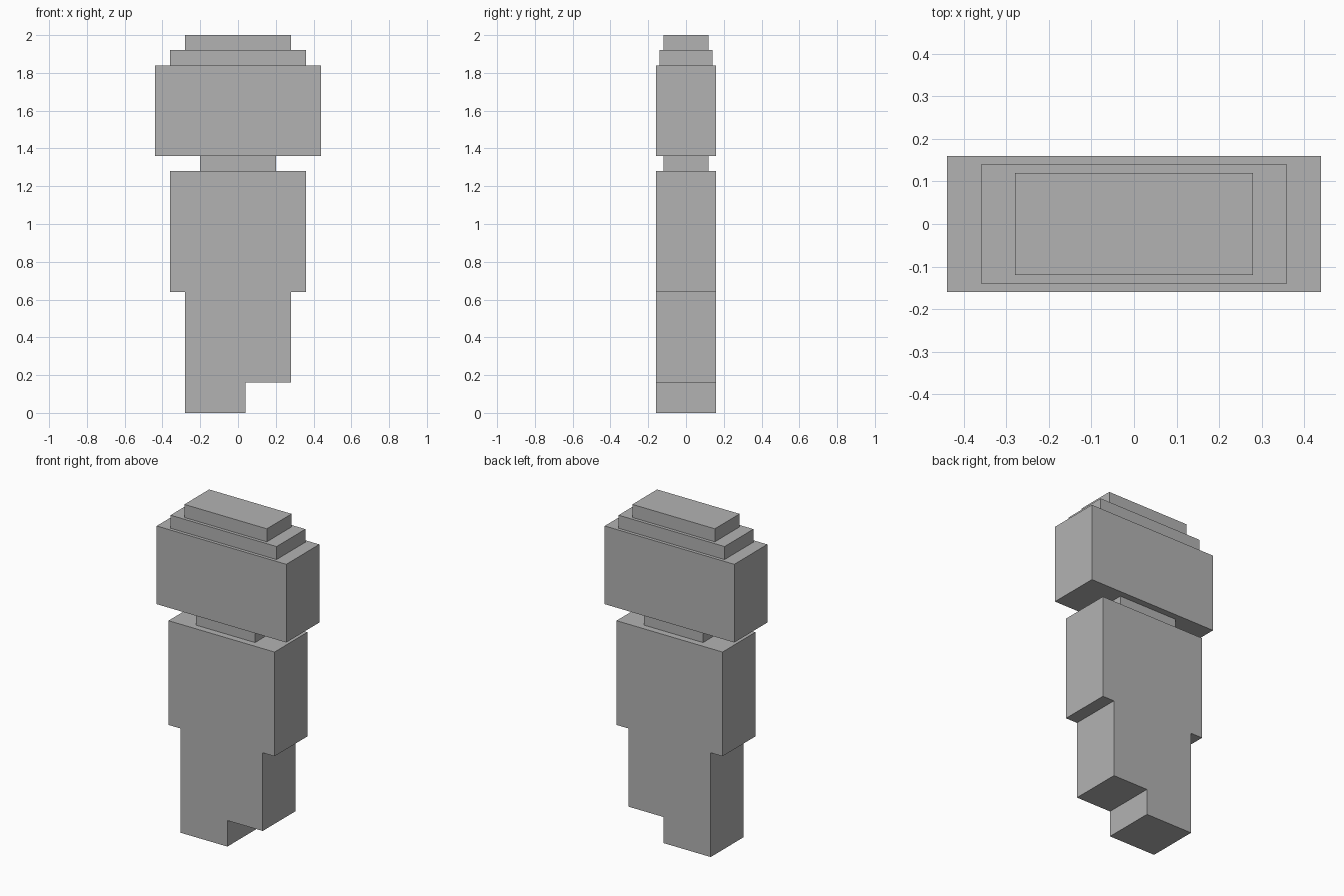
import bpy
import bmesh

if "Cube" in bpy.data.objects:
    bpy.data.objects.remove(bpy.data.objects["Cube"])

grey = bpy.data.materials.new("plain grey")
grey.diffuse_color = (0.45, 0.45, 0.45, 1.0)
grey.use_nodes = True
grey.node_tree.nodes["Principled BSDF"].inputs["Base Color"].default_value = grey.diffuse_color


def extrude_profile(name, outline, half_depth):
    """Solid made by extruding an (x, z) outline along y."""
    bm = bmesh.new()
    face = bm.faces.new([bm.verts.new((x, -half_depth, z)) for x, z in outline])
    side = bmesh.ops.extrude_face_region(bm, geom=[face])["geom"]
    verts = [v for v in side if isinstance(v, bmesh.types.BMVert)]
    bmesh.ops.translate(bm, verts=verts, vec=(0, 2 * half_depth, 0))
    bmesh.ops.recalc_face_normals(bm, faces=bm.faces)
    mesh = bpy.data.meshes.new(name)
    bm.to_mesh(mesh)
    bm.free()
    mesh.materials.append(grey)
    obj = bpy.data.objects.new(name, mesh)
    bpy.context.collection.objects.link(obj)
    return obj


def block(name, half_x, half_y, z0, z1):
    """Box centred on x and y."""
    outline = [(-half_x, z0), (half_x, z0), (half_x, z1), (-half_x, z1)]
    return extrude_profile(name, outline, half_y)


# Stepped body with a narrower lower half and one notched bottom corner
extrude_profile("body", [
    (-0.28, 0), (0.04, 0), (0.04, 0.16), (0.28, 0.16), (0.28, 0.64),
    (0.36, 0.64), (0.36, 1.28), (-0.36, 1.28), (-0.36, 0.64), (-0.28, 0.64),
], 0.16)

# Neck, head and the two stepped tiers on top
block("neck", 0.20, 0.12, 1.28, 1.36)
block("head", 0.44, 0.16, 1.36, 1.84)
block("lower_tier", 0.36, 0.14, 1.84, 1.92)
block("upper_tier", 0.28, 0.12, 1.92, 2.00)
